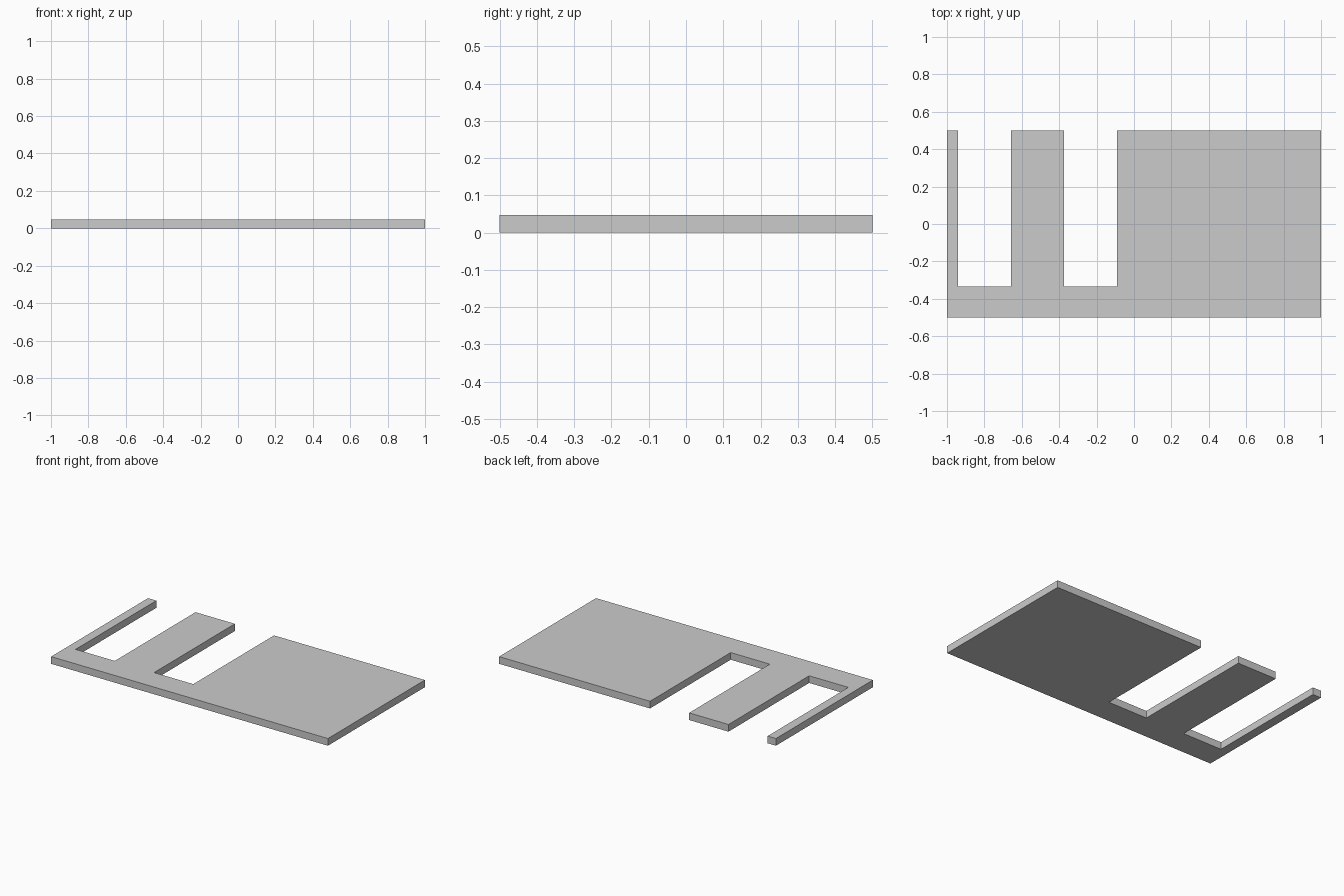
import bpy, bmesh

if "Cube" in bpy.data.objects:
    bpy.data.objects.remove(bpy.data.objects["Cube"])

THICK = 0.047
SLOT_FLOOR = -0.333
SLOTS = [(-0.94, -0.657), (-0.373, -0.09)]  # x ranges of the two notches

# Outline: front edge, right edge, then along the back with notches
outline = [(-1, -0.5), (1, -0.5), (1, 0.5)]
for x0, x1 in reversed(SLOTS):
    outline += [(x1, 0.5), (x1, SLOT_FLOOR), (x0, SLOT_FLOOR), (x0, 0.5)]
outline.append((-1, 0.5))

# Notched plate: extrude the outline upward
bm = bmesh.new()
base = bm.faces.new([bm.verts.new((x, y, 0)) for x, y in outline])
top = bmesh.ops.extrude_face_region(bm, geom=[base], use_keep_orig=True)
bmesh.ops.translate(bm, vec=(0, 0, THICK),
                    verts=[v for v in top["geom"] if isinstance(v, bmesh.types.BMVert)])
bmesh.ops.recalc_face_normals(bm, faces=bm.faces)

mesh = bpy.data.meshes.new("notched_plate")
bm.to_mesh(mesh)
bm.free()
plate = bpy.data.objects.new("notched_plate", mesh)
bpy.context.collection.objects.link(plate)
